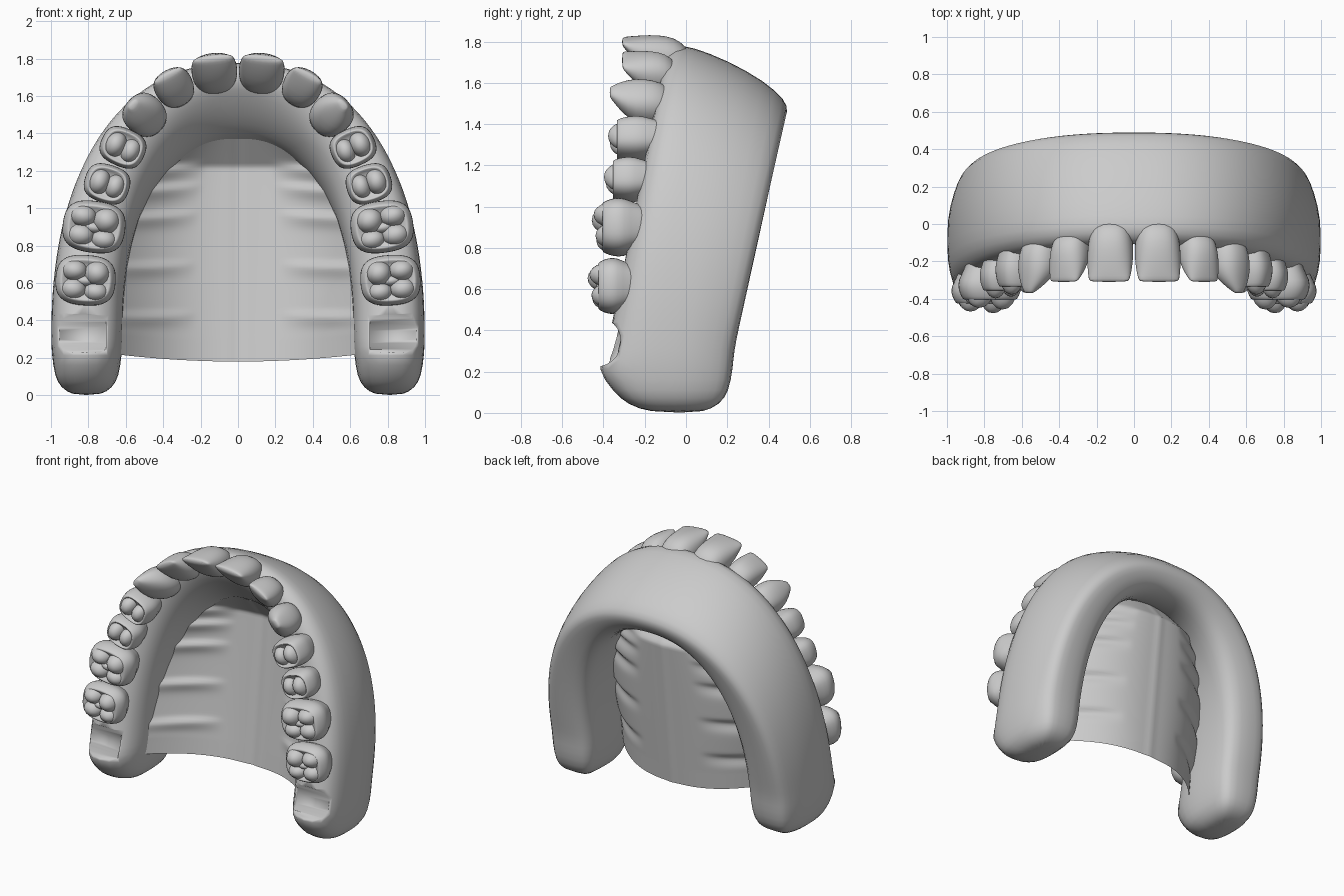
import bpy, bmesh, math
from mathutils import Vector, Matrix

if "Cube" in bpy.data.objects:
    bpy.data.objects.remove(bpy.data.objects["Cube"])

grey = bpy.data.materials.new("plaster grey")
grey.use_nodes = True
grey.diffuse_color = (0.6, 0.6, 0.6, 1)
grey.node_tree.nodes["Principled BSDF"].inputs["Base Color"].default_value = (0.6, 0.6, 0.6, 1)


def make_object(name, bm, mirror=True, merge=False, levels=1):
    bmesh.ops.recalc_face_normals(bm, faces=bm.faces)
    for f in bm.faces:
        f.smooth = True
    mesh = bpy.data.meshes.new(name)
    bm.to_mesh(mesh)
    bm.free()
    mesh.materials.append(grey)
    ob = bpy.data.objects.new(name, mesh)
    bpy.context.collection.objects.link(ob)
    if mirror:
        mod = ob.modifiers.new("mirror", 'MIRROR')
        mod.use_mirror_merge = merge
        mod.use_clip = merge
    if levels:
        mod = ob.modifiers.new("smooth", 'SUBSURF')
        mod.levels = mod.render_levels = levels
    return ob


def loft(bm, rings, start_cap=True, closed=True):
    rows = [[bm.verts.new(p) for p in ring] for ring in rings]
    for a, b in zip(rows, rows[1:]):
        n = len(a)
        for i in range(n if closed else n - 1):
            j = (i + 1) % n
            bm.faces.new((a[i], a[j], b[j], b[i]))
    if closed:
        bm.faces.new(rows[-1])
        if start_cap:
            bm.faces.new(rows[0])


def spow(v, p):
    return math.copysign(abs(v) ** p, v)


# Gum: arch rails around the section (half width, top height, y at arm, y at top)
RAILS = [(.95, 1.73, -.365, -.11), (.99, 1.785, -.26, -.05), (1.0, 1.775, -.15, .03),
         (1.0, 1.71, .02, .2), (.97, 1.61, .13, .38), (.94, 1.515, .2, .485),
         (.9, 1.46, .23, .495), (.79, 1.41, .235, .47), (.67, 1.36, .225, .43),
         (.63, 1.33, .17, .34), (.62, 1.35, .02, .2), (.615, 1.4, -.1, .1),
         (.625, 1.5, -.24, 0), (.68, 1.6, -.355, -.07), (.82, 1.67, -.4, -.11)]
ARM_Z, STEPS = .3, 22


def arch(rail, t):
    a, top, y0, y1 = rail
    f = math.cos(t) ** .87 if t < math.pi / 2 - 1e-4 else 0
    return Vector((a * spow(math.sin(t), .87), y0 + (y1 - y0) * f, ARM_Z + (top - ARM_Z) * f))


rings = [[arch(r, k / STEPS * math.pi / 2) for r in RAILS] for k in range(STEPS + 1)]
arm = rings[-1]
heel = Vector((.81, -.02, 0))
for z, scale, lip in [(.22, .98, .06), (.1, .9, 0), (.04, .72, 0), (0, .4, 0)]:
    ring = []
    for p in arm:
        q = heel + (p - heel) * scale
        q.z = z
        q.y -= lip if p.y < -.3 else 0
        ring.append(q)
    rings.append(ring)
bm = bmesh.new()
loft(bm, rings, start_cap=False)
gum = make_object("gum", bm, merge=True)

# Notch behind the last molar on each side
bm = bmesh.new()
for side in (-1, 1):
    bmesh.ops.create_cone(bm, cap_ends=True, segments=32, radius1=.12, radius2=.12, depth=.25,
                          matrix=Matrix.Translation((side * .83, -.435, .345)) @ Matrix.Rotation(math.pi / 2, 4, 'Y'))
cutter = make_object("notch_cutter", bm, mirror=False, levels=0)
cutter.hide_render = True
cutter.hide_viewport = True
cut = gum.modifiers.new("notch", 'BOOLEAN')
cut.operation = 'DIFFERENCE'
cut.object = cutter

# Palate: thin vaulted sheet with transverse folds, a midline seam and a top edge bent forward
FOLDS = (.41, .68, .95, 1.1, 1.21)


def palate_point(u, v):
    z = .18 + 1.23 * v
    f = min(1, max(0, (z - ARM_Z) / 1.2))
    half = .66 * (1 - f ** 2.3) ** (1 / 2.3) + .06 * f
    x = u * half
    y = .16 + .14 * v - (.37 - .2 * f) * abs(u) ** 2.4 - .9 * max(0, z - 1.22)
    side = math.sin(math.pi * min(1, max(0, (abs(u) - .35) / .85)))
    for fold in FOLDS:
        d = z - fold + .05 * (abs(u) - .6)
        y -= .028 * side * math.exp(-(d / (.022 if d > 0 else .05)) ** 2)
    y += .006 * math.exp(-(x / .03) ** 2)
    return (x, y, z + .04 * u * u * (1 - v))


bm = bmesh.new()
loft(bm, [[palate_point(i / 30 - 1, k / 80) for i in range(61)] for k in range(81)], closed=False)
make_object("palate", bm, mirror=False, levels=0)


# Teeth: each crown is lofted along y in a frame (tangent, depth, outward)
def frame(x, z, degrees):
    a = math.radians(degrees)
    out = Vector((math.cos(a), 0, math.sin(a)))
    tan = Vector((-math.sin(a), 0, math.cos(a)))
    return Vector((x, 0, z)), tan, out


def oval(fr, y, w, d, shift, power, count=20):
    c, tan, out = fr
    pts = []
    for i in range(count):
        t = 2 * math.pi * i / count
        pts.append(c + tan * (w * spow(math.cos(t), power))
                   + out * (shift + d * spow(math.sin(t), power)) + Vector((0, y, 0)))
    return pts


def front_tooth(name, x, z, angle, w, d, root, tip, edge):
    """Blade crown; edge is the relative width of the biting edge."""
    fr = frame(x, z, angle)
    h = root - tip
    prof = [(-.15, .55, .55, -.25), (.02, .82, .82, -.03), (.25, .96, .95, .06), (.55, 1, .8, .24),
            (.82, .5 + .5 * edge, .45, .53), (.96, edge, .22, .72), (1, edge * .9, .1, .76)]
    bm = bmesh.new()
    loft(bm, [oval(fr, root - s * h, w * a, d * b, d * o, .85) for s, a, b, o in prof])
    make_object(name, bm)


def back_tooth(name, x, z, angle, w, d, root, top, cusps):
    """Block crown with a raised rim, a sunken table and domed cusps."""
    fr = frame(x, z, angle)
    h = root - top
    prof = [(root + .12, .6), (root, .78), (root - .35 * h, 1), (root - .65 * h, .99),
            (top + .02, .89), (top, .8), (top + .012, .72), (top + .035, .45)]
    bm = bmesh.new()
    loft(bm, [oval(fr, y, w * s, d * s, 0, .72) for y, s in prof])
    c, tan, out = fr
    basis = Matrix((tan, Vector((0, 1, 0)), out)).transposed().to_4x4()
    for a, b, sa, sb, rise in cusps:
        pos = c + tan * (a * w) + out * (b * d) + Vector((0, top + .05, 0))
        size = Matrix.Diagonal((sa * w, .05 + rise, sb * d, 1))
        bmesh.ops.create_icosphere(bm, subdivisions=2, radius=1,
                                   matrix=Matrix.Translation(pos) @ basis @ size)
    make_object(name, bm)


PAIR = [(0, .34, .74, .5, .045), (0, -.36, .7, .46, .035)]
FOUR = [(.36, .38, .46, .46, .045), (-.36, .38, .46, .46, .035),
        (.3, -.36, .54, .46, .055), (-.42, -.36, .42, .44, .03), (-.02, .02, .25, .38, .01)]

front_tooth("central_incisor", .124, 1.71, 84, .126, .118, -.02, -.31, .88)
front_tooth("lateral_incisor", .335, 1.635, 62, .108, .112, -.07, -.31, .78)
front_tooth("canine", .49, 1.49, 42, .115, .125, -.09, -.37, .3)
back_tooth("first_premolar", .615, 1.325, 24, .105, .125, -.14, -.34, PAIR)
back_tooth("second_premolar", .70, 1.13, 18, .105, .125, -.19, -.36, PAIR)
back_tooth("first_molar", .77, .90, 8, .142, .172, -.24, -.41, FOUR)
back_tooth("second_molar", .815, .615, 4, .138, .165, -.28, -.43, FOUR)
